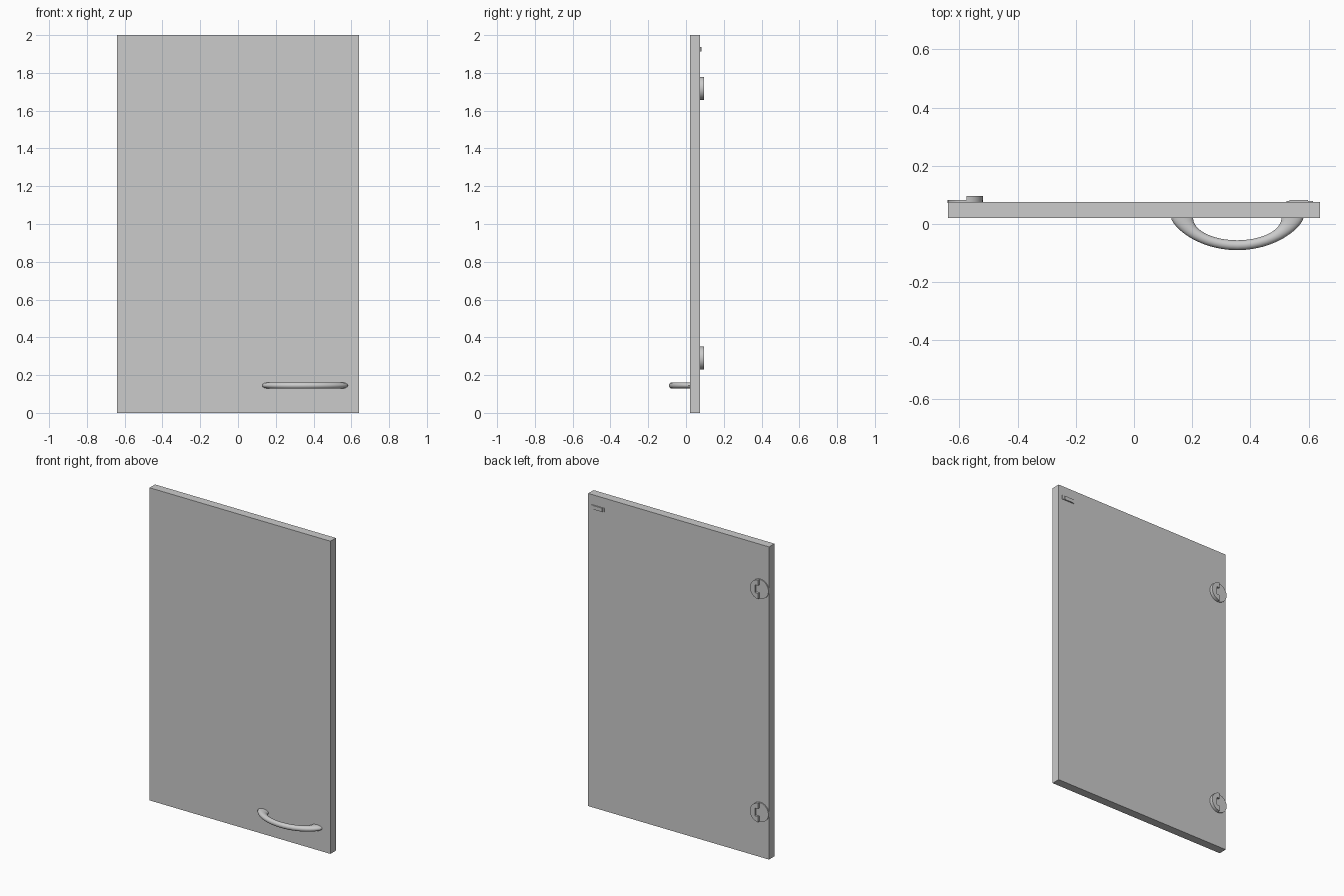
import bpy, bmesh, math
from mathutils import Vector

cube = bpy.data.objects.get("Cube")
if cube:
    bpy.data.objects.remove(cube, do_unlink=True)

GREY = (0.6, 0.6, 0.6, 1)
mat = bpy.data.materials.new("light grey")
mat.use_nodes = True
mat.diffuse_color = GREY
mat.node_tree.nodes["Principled BSDF"].inputs["Base Color"].default_value = GREY

BACK = 0.075   # rear face of the door
FRONT = 0.02


def finish(name, bm, smooth=False):
    bmesh.ops.recalc_face_normals(bm, faces=bm.faces)
    mesh = bpy.data.meshes.new(name)
    bm.to_mesh(mesh)
    bm.free()
    mesh.materials.append(mat)
    ob = bpy.data.objects.new(name, mesh)
    bpy.context.collection.objects.link(ob)
    if smooth:
        bpy.ops.object.select_all(action='DESELECT')
        ob.select_set(True)
        bpy.context.view_layer.objects.active = ob
        bpy.ops.object.shade_smooth_by_angle(angle=math.radians(40))
    return ob


def slab(name, outline, y0, y1, smooth=False):
    """Extrude an (x, z) outline from y0 to y1."""
    bm = bmesh.new()
    face = bm.faces.new([bm.verts.new((x, y0, z)) for x, z in outline])
    ext = bmesh.ops.extrude_face_region(bm, geom=[face])["geom"]
    verts = [g for g in ext if isinstance(g, bmesh.types.BMVert)]
    bmesh.ops.translate(bm, verts=verts, vec=(0, y1 - y0, 0))
    return finish(name, bm, smooth)


def rect(x0, x1, z0, z1):
    return [(x0, z0), (x1, z0), (x1, z1), (x0, z1)]


def arc(cx, cz, r, a0, a1, n):
    return [(cx + r * math.cos(a0 + (a1 - a0) * i / n),
             cz + r * math.sin(a0 + (a1 - a0) * i / n)) for i in range(n + 1)]


# Door panel
slab("door_panel", rect(-0.64, 0.64, 0, 2), FRONT, BACK)

# Hinge cups: a thin disc with a raised, notched half
HX, HR = -0.58, 0.061
for label, hz in (("lower", 0.29), ("upper", 1.718)):
    slab(label + "_hinge_disc", arc(HX, hz, HR, 0, math.tau, 24)[:-1],
         BACK - 0.002, BACK + 0.007, True)
    notch = [(HX + 0.004, hz + 0.025), (HX + 0.026, hz + 0.025),
             (HX + 0.026, hz - 0.025), (HX + 0.004, hz - 0.025)]
    half = arc(HX, hz, HR, -math.pi / 2 + 0.065, math.pi / 2 - 0.065, 12)
    slab(label + "_hinge_cup", half + notch, BACK - 0.002, BACK + 0.021, True)

# Small catch near the top corner
slab("catch_plate", rect(0.525, 0.615, 1.912, 1.936), BACK - 0.002, BACK + 0.004)
slab("catch_block", rect(0.535, 0.598, 1.912, 1.936), BACK - 0.002, BACK + 0.008)

# Bow handle: oval rings lofted between an outer and an inner arc
bm = bmesh.new()
STEPS, SIDES, CX, CZ = 24, 16, 0.355, 0.145
rings = []
for i in range(STEPS + 1):
    t = math.pi * i / STEPS
    c, s = math.cos(t), max(math.sin(t), 0)
    outer = Vector((CX + 0.227 * c, FRONT - 0.11 * s ** 1.4, CZ))
    inner = Vector((CX + 0.152 * c, FRONT - 0.076 * s, CZ))
    mid, half = (outer + inner) / 2, (outer - inner) / 2
    ring = []
    for k in range(SIDES):
        a = math.tau * k / SIDES
        ring.append(bm.verts.new(mid + half * math.cos(a)
                                 + Vector((0, 0, 0.017 * math.sin(a)))))
    rings.append(ring)
for r0, r1 in zip(rings, rings[1:]):
    for k in range(SIDES):
        j = (k + 1) % SIDES
        bm.faces.new((r0[k], r0[j], r1[j], r1[k]))
bm.faces.new(rings[0])
bm.faces.new(rings[-1])
finish("bow_handle", bm, True)
